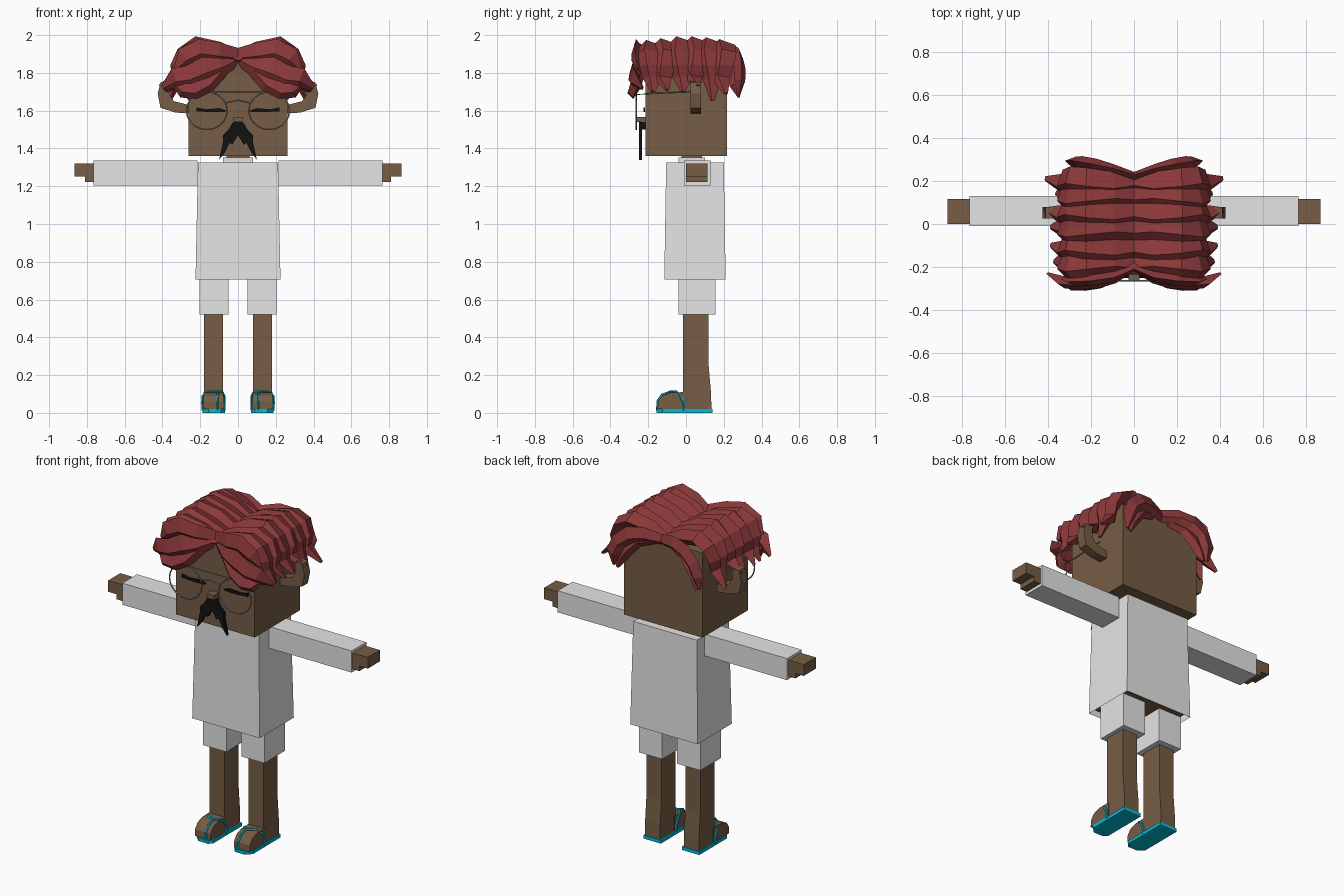
import bpy, bmesh, math
from mathutils import Vector

cube = bpy.data.objects.get("Cube")
if cube:
    bpy.data.objects.remove(cube)


def material(name, rgb):
    m = bpy.data.materials.new(name)
    m.use_nodes = True
    m.diffuse_color = (*rgb, 1)
    m.node_tree.nodes["Principled BSDF"].inputs["Base Color"].default_value = (*rgb, 1)
    return m


SKIN = material("brown skin", (0.18, 0.11, 0.06))
CLOTH = material("white cloth", (0.78, 0.78, 0.78))
HAIR = material("dark red hair", (0.26, 0.04, 0.042))
BLACK = material("black hair", (0.006, 0.006, 0.006))
CYAN = material("cyan rubber", (0.0, 0.5, 0.65))
WIRE = material("grey wire", (0.25, 0.27, 0.3))


def finish(name, bm, mat, mirror):
    bmesh.ops.recalc_face_normals(bm, faces=bm.faces)
    mesh = bpy.data.meshes.new(name)
    bm.to_mesh(mesh)
    bm.free()
    mesh.materials.append(mat)
    obj = bpy.data.objects.new(name, mesh)
    bpy.context.collection.objects.link(obj)
    if mirror:
        mod = obj.modifiers.new("mirror", 'MIRROR')
        mod.use_mirror_merge = False
    return obj


def skin_rings(bm, rings, caps=True):
    """Join rings of points with quads."""
    rings = [[bm.verts.new(p) for p in ring] for ring in rings]
    n = len(rings[0])
    for a, b in zip(rings, rings[1:]):
        for i in range(n):
            j = (i + 1) % n
            bm.faces.new((a[i], a[j], b[j], b[i]))
    if caps:
        bm.faces.new(rings[0])
        bm.faces.new(rings[-1])


def prism(name, pts, axis, lo, hi, mat, mirror=False):
    """Extrude a 2D outline along the given axis."""
    def place(p, d):
        v = list(p)
        v.insert("xyz".index(axis), d)
        return v
    bm = bmesh.new()
    skin_rings(bm, [[place(p, d) for p in pts] for d in (lo, hi)])
    return finish(name, bm, mat, mirror)


def rect(x0, x1, y0, y1, z=None):
    pts = [(x0, y0), (x1, y0), (x1, y1), (x0, y1)]
    return pts if z is None else [(*p, z) for p in pts]


def box(name, x, y, z, mat, mirror=False):
    return prism(name, rect(*x, *y), "z", *z, mat, mirror)


def tube(name, pts, radius, mat, mirror=True, closed=False, sides=5):
    """Thin round wire through the points."""
    pts = [Vector(p) for p in pts]
    n = len(pts)
    rings = []
    for i, p in enumerate(pts):
        a = pts[(i - 1) % n] if closed else pts[max(i - 1, 0)]
        b = pts[(i + 1) % n] if closed else pts[min(i + 1, n - 1)]
        t = (b - a).normalized()
        u = t.cross(Vector((0.3, 1, 0.2))).normalized()
        v = t.cross(u)
        turns = [2 * math.pi * k / sides for k in range(sides)]
        rings.append([p + radius * (u * math.cos(s) + v * math.sin(s)) for s in turns])
    if closed:
        rings.append(rings[0])
    bm = bmesh.new()
    skin_rings(bm, rings, caps=not closed)
    bmesh.ops.remove_doubles(bm, verts=bm.verts, dist=1e-5)
    return finish(name, bm, mat, mirror)


def lock(name, path, width, thick, facing_y=0):
    """Faceted hair lock that tapers to a tip; its ridge points outward or along y."""
    path = [Vector(p) for p in path]
    taper = [0.75, 1, 1.1, 1, 0.95, 0.85, 0.2]
    rings = []
    for i, p in enumerate(path):
        t = path[min(i + 1, len(path) - 1)] - path[max(i - 1, 0)]
        up = Vector((-t.z, 0, t.x)).normalized()
        side = Vector((0, 1, 0))
        if facing_y:
            up, side = side * facing_y, up
        k = taper[-1] if i == len(path) - 1 else taper[i]
        w, h = width * k, thick * k
        rings.append([p - side * w, p - side * w * 0.3 + up * h,
                      p + side * w + up * h * 0.3, p - up * h])
    bm = bmesh.new()
    skin_rings(bm, rings)
    return finish(name, bm, HAIR, True)


# Head, neck and ears
box("head", (-0.262, 0.262), (-0.215, 0.217), (1.36, 1.87), SKIN)
box("neck", (-0.06, 0.06), (-0.025, 0.085), (1.3, 1.37), SKIN)
box("collar", (-0.08, 0.08), (-0.04, 0.1), (1.31, 1.352), CLOTH)
prism("ear", [(0.26, 1.585), (0.33, 1.59), (0.41, 1.615), (0.425, 1.69), (0.41, 1.75),
              (0.36, 1.76), (0.365, 1.69), (0.34, 1.65), (0.26, 1.63)],
      "y", 0.025, 0.08, SKIN, True)

# Face
box("nose", (-0.025, 0.025), (-0.262, -0.21), (1.54, 1.567), SKIN)
prism("closed_eye", [(0.06, 1.6), (0.1, 1.613), (0.17, 1.607), (0.22, 1.617),
                     (0.22, 1.597), (0.14, 1.592), (0.07, 1.594)],
      "y", -0.225, -0.216, BLACK, True)
prism("moustache", [(0, 1.54), (0.03, 1.535), (0.05, 1.5), (0.08, 1.47), (0.078, 1.44),
                    (0.1, 1.34), (0.07, 1.38), (0.045, 1.43), (0.03, 1.42), (0, 1.47)],
      "y", -0.25, -0.232, BLACK, True)
box("moustache_root", (-0.02, 0.02), (-0.235, -0.214), (1.5, 1.54), BLACK)

# Glasses
ring = [2 * math.pi * k / 20 for k in range(20)]
tube("glasses_rim", [(0.165 + 0.108 * math.cos(a), -0.263, 1.6 + 0.1 * math.sin(a))
                     for a in ring], 0.004, WIRE, closed=True)
tube("glasses_bridge", [(-0.07, -0.263, 1.64), (0, -0.263, 1.655), (0.07, -0.263, 1.64)],
     0.004, WIRE, mirror=False)
tube("glasses_brow_bar", [(-0.15, -0.263, 1.7), (0.15, -0.263, 1.7)], 0.003, WIRE, mirror=False)
tube("glasses_temple", [(0.255, -0.263, 1.65), (0.28, -0.262, 1.685), (0.28, -0.2, 1.69),
                        (0.28, 0.04, 1.7)], 0.004, WIRE)

# Crown locks: each row runs from the parting over the side of the head
rows = [(-0.19, 1.70, 0.37, -0.02), (-0.115, 1.71, 0.385, -0.01), (-0.03, 1.70, 0.385, 0),
        (0.05, 1.73, 0.415, 0), (0.125, 1.655, 0.36, -0.005), (0.195, 1.69, 0.41, -0.015)]
for i, (y, tip_z, tip_x, lift) in enumerate(rows):
    sway = 0.012 * (-1) ** i
    lock(f"crown_lock_{i + 1}",
         [(0, y, 1.885 + lift), (0.1, y + sway, 1.925 + lift), (0.22, y, 1.95 + lift),
          (0.29, y - sway, 1.9), (0.32, y, 1.835), (0.32, y + sway, 1.77),
          (tip_x, y + 0.015, tip_z)], 0.06, 0.04)

# Front fringe, swept from the parting to each side
fringe = [
    ([(0, -0.2, 1.89), (0.1, -0.24, 1.905), (0.2, -0.255, 1.92), (0.28, -0.26, 1.88),
      (0.33, -0.255, 1.82)], 0.055),
    ([(0.01, -0.2, 1.88), (0.09, -0.245, 1.845), (0.17, -0.265, 1.82), (0.26, -0.275, 1.78),
      (0.33, -0.27, 1.77), (0.4, -0.23, 1.72)], 0.06),
    ([(0.04, -0.2, 1.88), (0.1, -0.24, 1.81), (0.16, -0.265, 1.745), (0.23, -0.28, 1.705),
      (0.29, -0.28, 1.71), (0.35, -0.25, 1.75)], 0.045),
]
for i, (path, width) in enumerate(fringe):
    lock(f"fringe_lock_{i + 1}", path, width, 0.03, -1)

# Back locks framing the nape
lock("back_lock_upper", [(0, 0.22, 1.885), (0.1, 0.25, 1.9), (0.18, 0.27, 1.885),
                         (0.25, 0.285, 1.83), (0.28, 0.285, 1.76), (0.285, 0.28, 1.68)],
     0.045, 0.03, 1)
lock("back_lock_lower", [(0.06, 0.22, 1.87), (0.15, 0.24, 1.85), (0.21, 0.255, 1.79),
                         (0.25, 0.26, 1.73), (0.26, 0.28, 1.67)], 0.04, 0.03, 1)

# Shirt: a tapered shell open below, with the body inside
shirt = bmesh.new()
skin_rings(shirt, [rect(-0.225, 0.225, -0.115, 0.21, 0.705),
                   rect(-0.212, 0.212, -0.105, 0.2, 1.325)])
shirt.faces.ensure_lookup_table()
bmesh.ops.delete(shirt, geom=[f for f in shirt.faces if f.calc_center_median().z < 0.71],
                 context='FACES_ONLY')
finish("shirt", shirt, CLOTH, False)
box("body", (-0.2, 0.2), (-0.09, 0.185), (0.722, 1.3), SKIN)

# Arms
box("sleeve", (0.215, 0.765), (-0.01, 0.13), (1.205, 1.335), CLOTH, True)
prism("hand", [(0.75, 1.222), (0.81, 1.222), (0.81, 1.252), (0.866, 1.252),
               (0.866, 1.32), (0.75, 1.32)], "y", 0.0, 0.115, SKIN, True)

# Legs
box("shorts_leg", (0.05, 0.204), (-0.04, 0.155), (0.52, 0.73), CLOTH, True)
prism("leg", [(-0.015, 0.02), (0.135, 0.02), (0.132, 0.11), (0.12, 0.25), (0.12, 0.56),
              (-0.015, 0.56)], "x", 0.08, 0.18, SKIN, True)
prism("foot", [(-0.15, 0.02), (0, 0.02), (0, 0.11), (-0.08, 0.108), (-0.125, 0.092),
               (-0.148, 0.06)], "x", 0.078, 0.183, SKIN, True)

# Sandals
prism("sandal_sole", [(0.07, 0.14), (0.07, -0.135), (0.09, -0.157), (0.155, -0.157),
                      (0.187, -0.125), (0.187, 0.14)], "z", 0, 0.02, CYAN, True)
knot = (0.108, -0.085, 0.112)
tube("sandal_strap_outer", [knot, (0.16, -0.055, 0.114), (0.187, -0.03, 0.09),
                            (0.188, -0.012, 0.055), (0.187, -0.008, 0.012)], 0.007, CYAN)
tube("sandal_strap_inner", [knot, (0.085, -0.06, 0.112), (0.073, -0.03, 0.09),
                            (0.072, -0.012, 0.055), (0.073, -0.008, 0.012)], 0.007, CYAN)
tube("sandal_toe_strap", [knot, (0.108, -0.127, 0.096), (0.108, -0.151, 0.062),
                          (0.108, -0.152, 0.012)], 0.006, CYAN)
